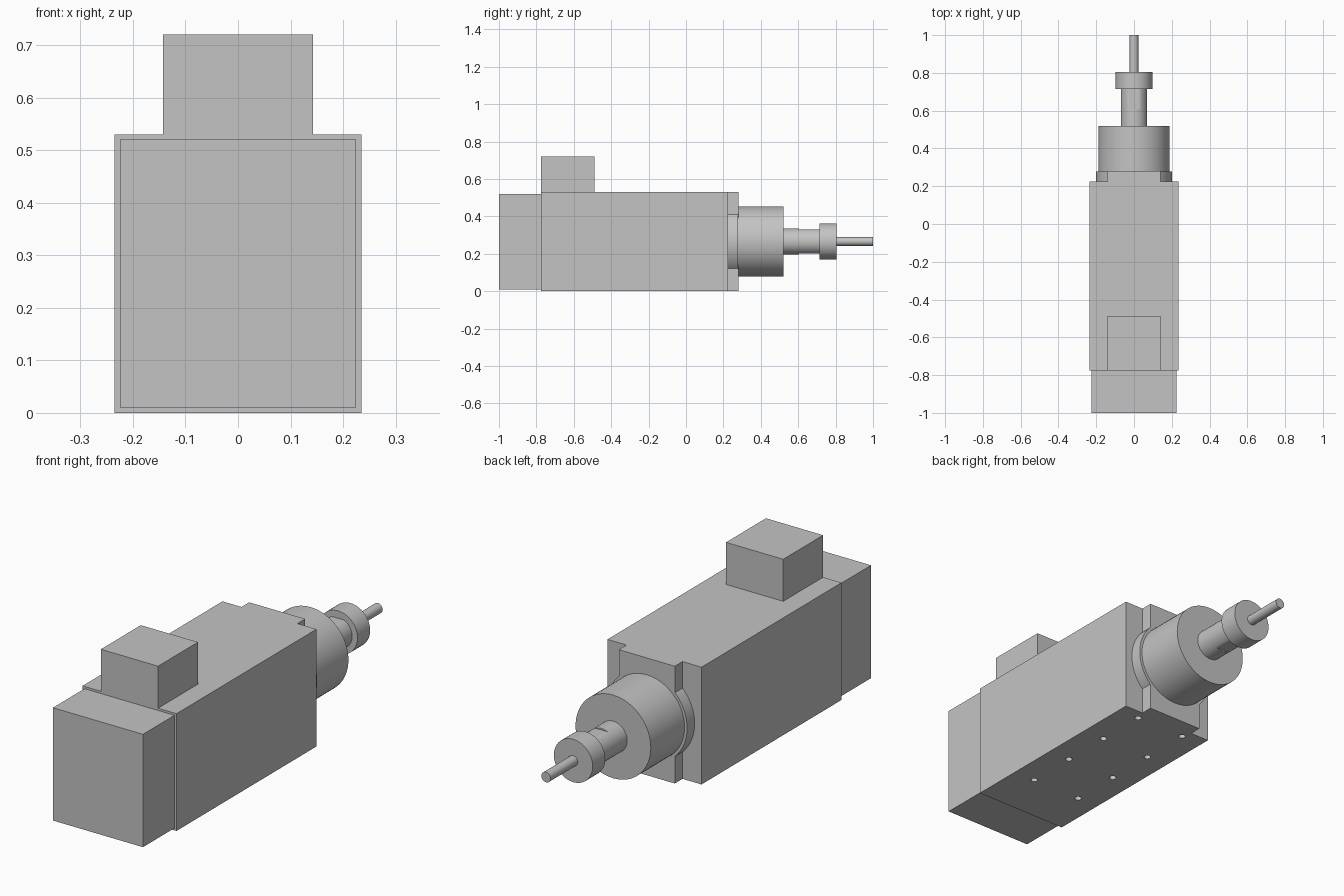
import bpy
import math

cube = bpy.data.objects.get("Cube")
if cube:
    bpy.data.objects.remove(cube, do_unlink=True)

AXIS_Z = 0.266  # height of the spindle axis

grey = bpy.data.materials.new("machined grey")
grey.use_nodes = True
GREY = (0.55, 0.55, 0.55, 1)
grey.diffuse_color = GREY
grey.node_tree.nodes["Principled BSDF"].inputs["Base Color"].default_value = GREY


def finish(name):
    ob = bpy.context.object
    ob.name = name
    bpy.ops.object.transform_apply(location=True, rotation=True, scale=True)
    ob.data.materials.append(grey)
    return ob


def box(name, half_width, y0, y1, z0, z1):
    bpy.ops.mesh.primitive_cube_add(size=1, location=(0, (y0 + y1) / 2, (z0 + z1) / 2))
    bpy.context.object.scale = (2 * half_width, y1 - y0, z1 - z0)
    return finish(name)


def turned(name, radius, y0, y1, sides=64):
    """Cylinder along the spindle axis."""
    bpy.ops.mesh.primitive_cylinder_add(
        vertices=sides, radius=radius, depth=y1 - y0,
        location=(0, (y0 + y1) / 2, AXIS_Z), rotation=(math.pi / 2, 0, 0))
    ob = finish(name)
    bpy.ops.object.shade_smooth_by_angle(angle=math.radians(30))
    return ob


# Housing
body = box("motor_body", 0.235, -0.775, 0.225, 0, 0.53)
box("rear_cover", 0.225, -1, -0.775, 0.01, 0.52)
box("terminal_box", 0.143, -0.775, -0.49, 0.53, 0.72)

# Blind mounting holes in the underside
for side in (-1, 1):
    for i in range(4):
        bpy.ops.mesh.primitive_cylinder_add(
            vertices=24, radius=0.015, depth=0.16,
            location=(side * 0.126, 0.178 - 0.237 * i, 0))
        cutter = finish("hole_cutter")
        cutter.hide_render = True
        mod = body.modifiers.new("mounting_hole", "BOOLEAN")
        mod.operation = "DIFFERENCE"
        mod.solver = "EXACT"
        mod.object = cutter
        bpy.context.view_layer.objects.active = body
        bpy.ops.object.modifier_apply(modifier=mod.name)
        bpy.data.objects.remove(cutter, do_unlink=True)
bpy.ops.object.select_all(action="DESELECT")
body.select_set(True)
bpy.context.view_layer.objects.active = body
bpy.ops.object.shade_smooth_by_angle(angle=math.radians(30))

# Flange: full-height plate with a round shoulder showing on both sides
box("flange_plate", 0.14, 0.225, 0.28, 0, 0.53)
turned("flange_disc", 0.201, 0.225, 0.279)

# Nose, shaft, nut and tool
turned("bearing_nose", 0.188, 0.279, 0.52)
turned("shaft", 0.07, 0.52, 0.605)
flats = turned("shaft_wrench_flats", 0.07, 0.605, 0.715)
for v in flats.data.vertices:
    v.co.z = max(AXIS_Z - 0.063, min(AXIS_Z + 0.063, v.co.z))
turned("collet_nut", 0.097, 0.715, 0.805)
turned("tool_shank", 0.023, 0.805, 1.0, 32)
